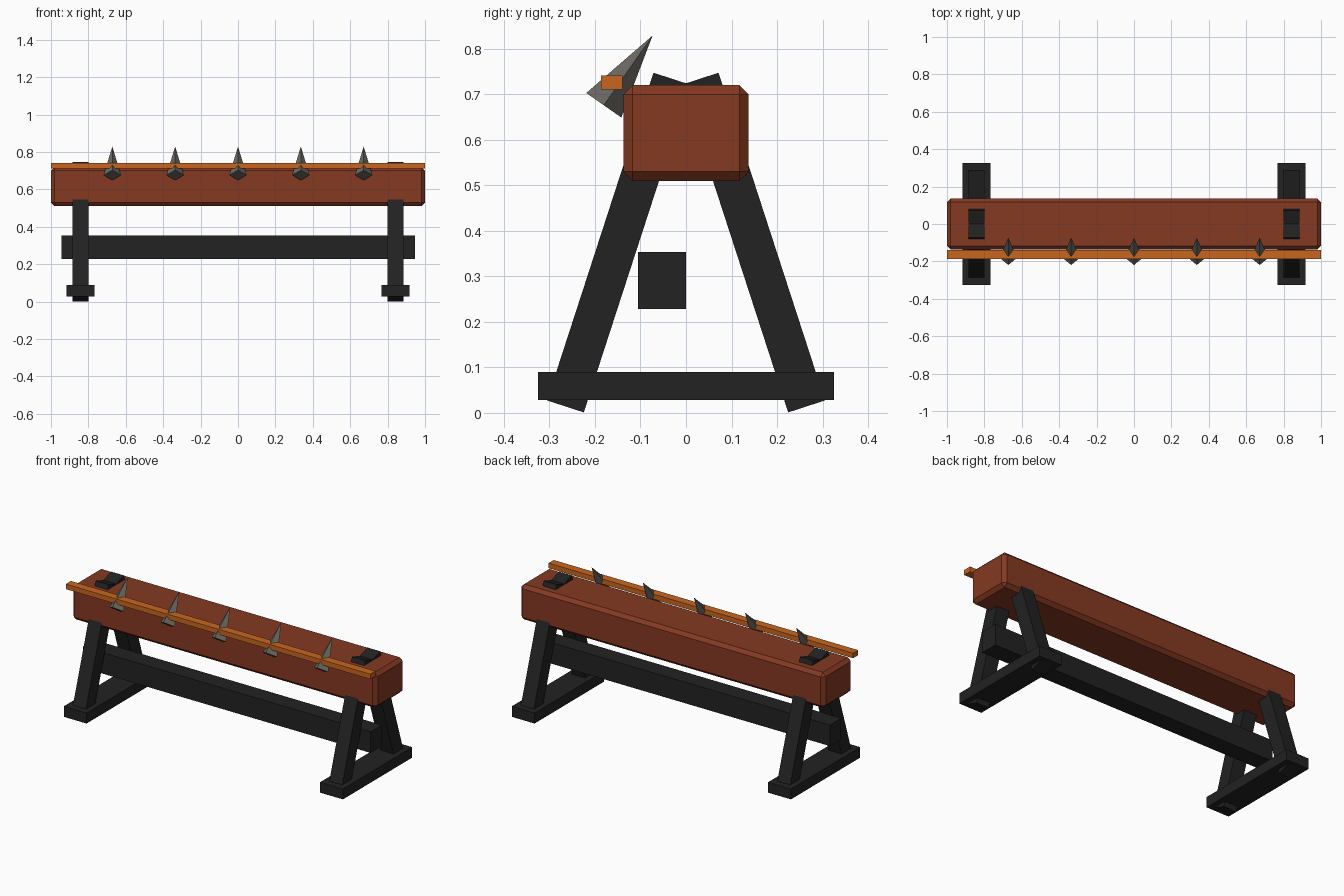
import bpy, math
from mathutils import Vector

if "Cube" in bpy.data.objects:
    bpy.data.objects.remove(bpy.data.objects["Cube"])


def material(name, rgb):
    m = bpy.data.materials.new(name)
    m.diffuse_color = (*rgb, 1)
    m.use_nodes = True
    m.node_tree.nodes["Principled BSDF"].inputs["Base Color"].default_value = m.diffuse_color
    return m


BROWN = material("red_brown_wood", (0.235, 0.041, 0.016))
ORANGE = material("orange_wood", (0.58, 0.133, 0.014))
BLACK = material("black_wood", (0.016, 0.016, 0.016))
GREY = material("grey_metal", (0.15, 0.14, 0.125))


def box(name, lo, hi, mat):
    lo, hi = Vector(lo), Vector(hi)
    bpy.ops.mesh.primitive_cube_add(size=1, location=(lo + hi) / 2)
    ob = bpy.context.object
    ob.name = name
    ob.scale = hi - lo
    bpy.ops.object.transform_apply(location=False, rotation=False, scale=True)
    ob.data.materials.append(mat)
    return ob


# Chamfered main beam
beam = box("beam", (-1, -0.137, 0.51), (1, 0.137, 0.72), BROWN)
bevel = beam.modifiers.new("chamfer", 'BEVEL')
bevel.width = 0.02
bevel.segments = 1

# Rail along the front, and the low stretcher
box("front_rail", (-1, -0.187, 0.711), (1, -0.139, 0.741), ORANGE)
box("stretcher", (-0.945, -0.106, 0.228), (0.945, 0.0, 0.353), BLACK)

# Two trestles: a foot bar and a pair of leaning legs that pass through the beam
for side, x in (("left", -0.842), ("right", 0.842)):
    box(side + "_foot", (x - 0.075, -0.325, 0.028), (x + 0.075, 0.325, 0.09), BLACK)
    for end, s in (("front", -1), ("back", 1)):
        leg = box(f"{side}_{end}_leg", (x - 0.0425, -0.0425, -0.3785),
                  (x + 0.0425, 0.0425, 0.3785), BLACK)
        leg.location = (x, s * 0.148, 0.3742)
        leg.rotation_euler.x = s * math.radians(18)

# Row of four-sided spikes leaning back over the rail
for i in range(5):
    bpy.ops.mesh.primitive_cone_add(vertices=4, radius1=0.047, radius2=0, depth=0.187,
                                    location=((i - 2) * 0.336, -0.127, 0.7525),
                                    rotation=(math.radians(-35), 0, 0))
    spike = bpy.context.object
    spike.name = f"spike_{i + 1}"
    spike.data.materials.append(GREY)
